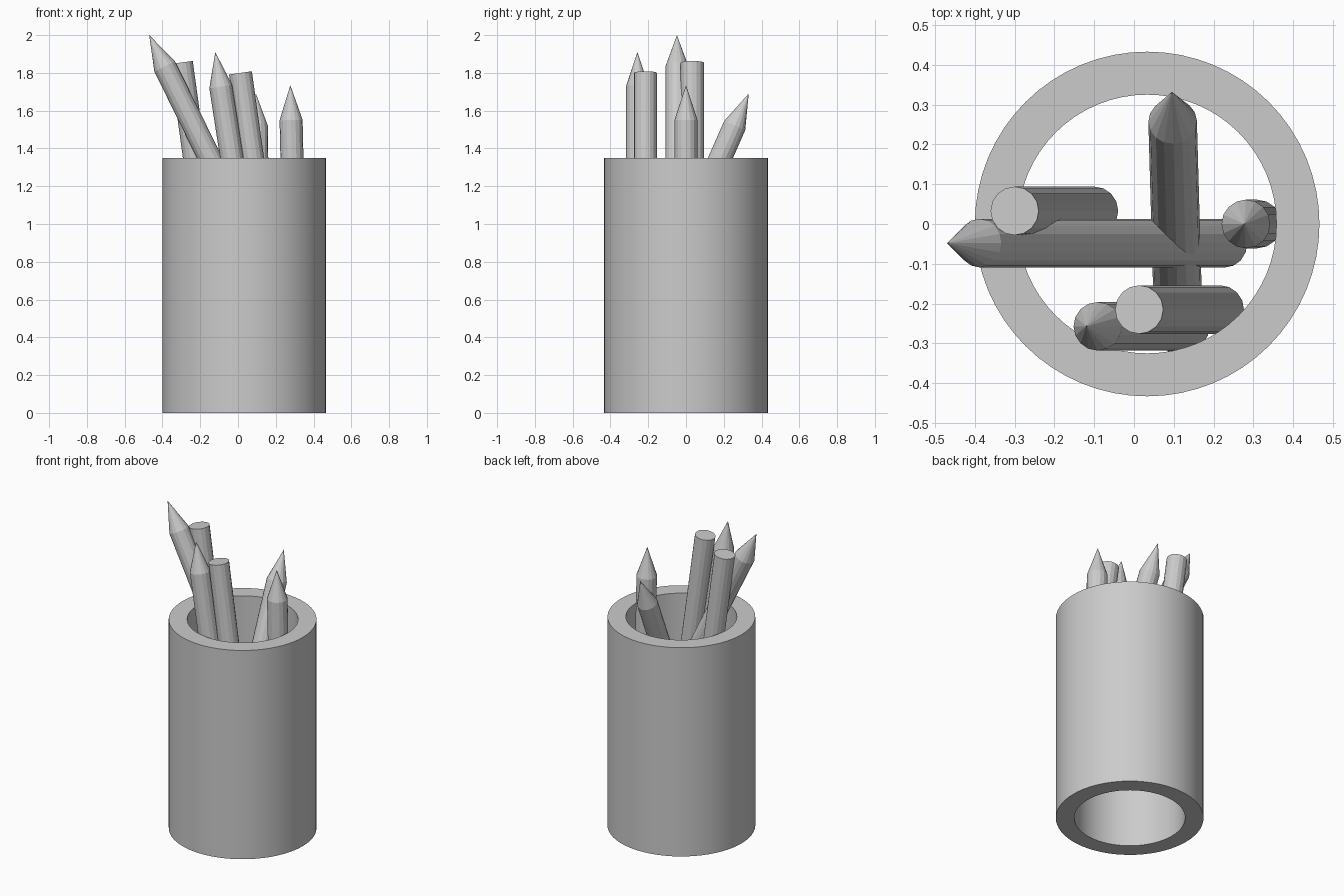
import bpy, bmesh, math
from mathutils import Vector

cube = bpy.data.objects.get("Cube")
if cube:
    bpy.data.objects.remove(cube, do_unlink=True)

grey = bpy.data.materials.new("light_grey")
grey.use_nodes = True
COLOR = (0.6, 0.6, 0.6, 1)
grey.diffuse_color = COLOR
grey.node_tree.nodes["Principled BSDF"].inputs["Base Color"].default_value = COLOR


def lathe(name, profile, sides, closed=False):
    """Spin a radius/height profile round z; radius zero ends become points or caps."""
    bm = bmesh.new()
    verts = [bm.verts.new((r, 0, z)) for r, z in profile]
    edges = [bm.edges.new(pair) for pair in zip(verts, verts[1:])]
    if closed:
        edges.append(bm.edges.new((verts[-1], verts[0])))
    bmesh.ops.spin(bm, geom=verts + edges, cent=(0, 0, 0), axis=(0, 0, 1),
                   angle=math.tau, steps=sides, use_merge=True)
    bmesh.ops.remove_doubles(bm, verts=bm.verts, dist=1e-5)
    bmesh.ops.recalc_face_normals(bm, faces=bm.faces)
    mesh = bpy.data.meshes.new(name)
    bm.to_mesh(mesh)
    bm.free()
    mesh.materials.append(grey)
    obj = bpy.data.objects.new(name, mesh)
    bpy.context.collection.objects.link(obj)
    bpy.ops.object.select_all(action='DESELECT')
    obj.select_set(True)
    bpy.context.view_layer.objects.active = obj
    bpy.ops.object.shade_smooth_by_angle(angle=math.radians(15))
    return obj


# Open tube holder
INNER, OUTER, HEIGHT = 0.325, 0.433, 1.35
holder = lathe("holder", [(INNER, 0), (OUTER, 0), (OUTER, HEIGHT), (INNER, HEIGHT)],
               64, closed=True)
holder.location.x = 0.033

RADIUS, POINT = 0.061, 0.185


def pencil(name, top, bottom, sharp):
    """A leaning pencil from its bottom centre to its top, pointed or flat."""
    top, bottom = Vector(top), Vector(bottom)
    axis = top - bottom
    length = axis.length
    shoulder = length - POINT if sharp else length
    obj = lathe(name, [(0, 0), (RADIUS, 0), (RADIUS, shoulder), (0, length)], 16)
    obj.location = bottom
    obj.rotation_euler = axis.to_track_quat('Z', 'Y').to_euler()


# Pencils leaning inside the holder
pencil("left_leaning_pencil", (-0.47, -0.048, 2.0), (0.23, -0.048, 0.58), True)
pencil("front_pencil", (-0.12, -0.257, 1.91), (0.13, -0.257, 0.3), True)
pencil("back_leaning_pencil", (0.095, 0.332, 1.69), (0.112, -0.27, 0.32), True)
pencil("upright_pencil", (0.277, 0, 1.735), (0.31, 0, 0.24), True)
pencil("back_flat_pencil", (-0.30, 0.033, 1.855), (-0.10, 0.033, 0.41), False)
pencil("front_flat_pencil", (0.013, -0.215, 1.80), (0.216, -0.215, 0.36), False)
